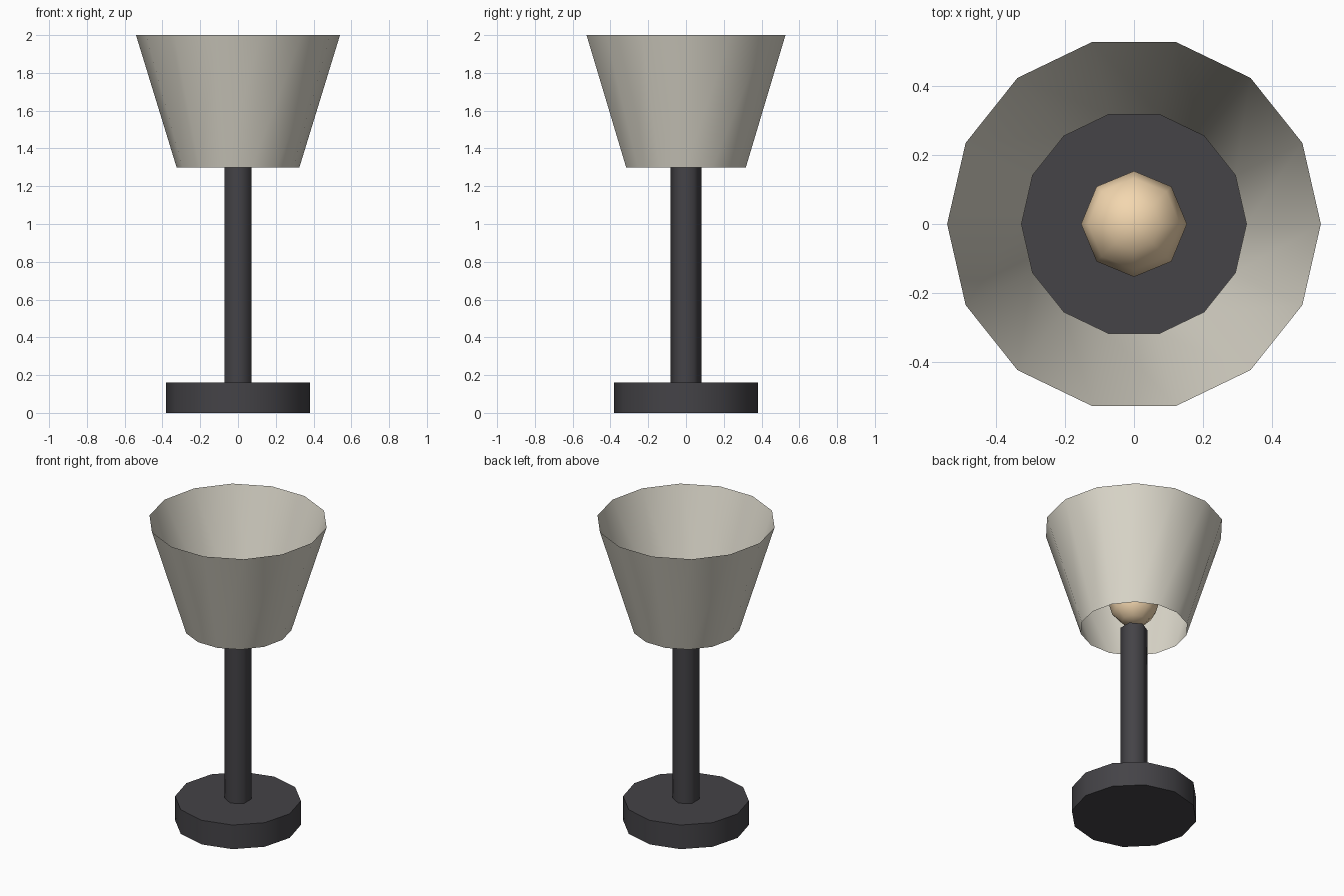
import bpy, bmesh, math

if "Cube" in bpy.data.objects:
    bpy.data.objects.remove(bpy.data.objects["Cube"])


def material(name, rgb):
    m = bpy.data.materials.new(name)
    m.diffuse_color = (*rgb, 1)
    m.use_nodes = True
    m.node_tree.nodes["Principled BSDF"].inputs["Base Color"].default_value = m.diffuse_color
    return m


def finish(name, bm, mat):
    # Smooth the sides, keep the cap edges sharp
    mesh = bpy.data.meshes.new(name)
    bm.normal_update()
    for f in bm.faces:
        f.smooth = True
    for e in bm.edges:
        e.smooth = not (len(e.link_faces) == 2 and e.calc_face_angle() > math.radians(70))
    bm.to_mesh(mesh)
    bm.free()
    mesh.materials.append(mat)
    obj = bpy.data.objects.new(name, mesh)
    bpy.context.collection.objects.link(obj)
    return obj


def tube(name, sides, r0, z0, r1, z1, start, mat, caps=True):
    bm = bmesh.new()
    rings = []
    for r, z in ((r0, z0), (r1, z1)):
        rings.append([bm.verts.new((r * math.cos(start + math.tau * i / sides),
                                    r * math.sin(start + math.tau * i / sides), z))
                      for i in range(sides)])
    low, high = rings
    for i in range(sides):
        j = (i + 1) % sides
        bm.faces.new((low[i], low[j], high[j], high[i]))
    if caps:
        bm.faces.new(low[::-1])
        bm.faces.new(high)
    return finish(name, bm, mat)


dark = material("dark_metal", (0.058, 0.056, 0.063))
cream = material("cream_fabric", (0.72, 0.69, 0.60))
warm = material("warm_bulb", (0.90, 0.68, 0.43))

# Base disc, hexagonal stem, open shade
tube("base", 12, 0.38, 0, 0.38, 0.16, 0, dark)
tube("stem", 6, 0.081, 0.16, 0.081, 1.30, math.pi / 2, dark)
tube("shade", 14, 0.325, 1.30, 0.54, 2.0, 0, cream, caps=False)

# Bulb
bm = bmesh.new()
bmesh.ops.create_uvsphere(bm, u_segments=8, v_segments=6, radius=0.153)
bulb = finish("bulb", bm, warm)
bulb.location.z = 1.485
